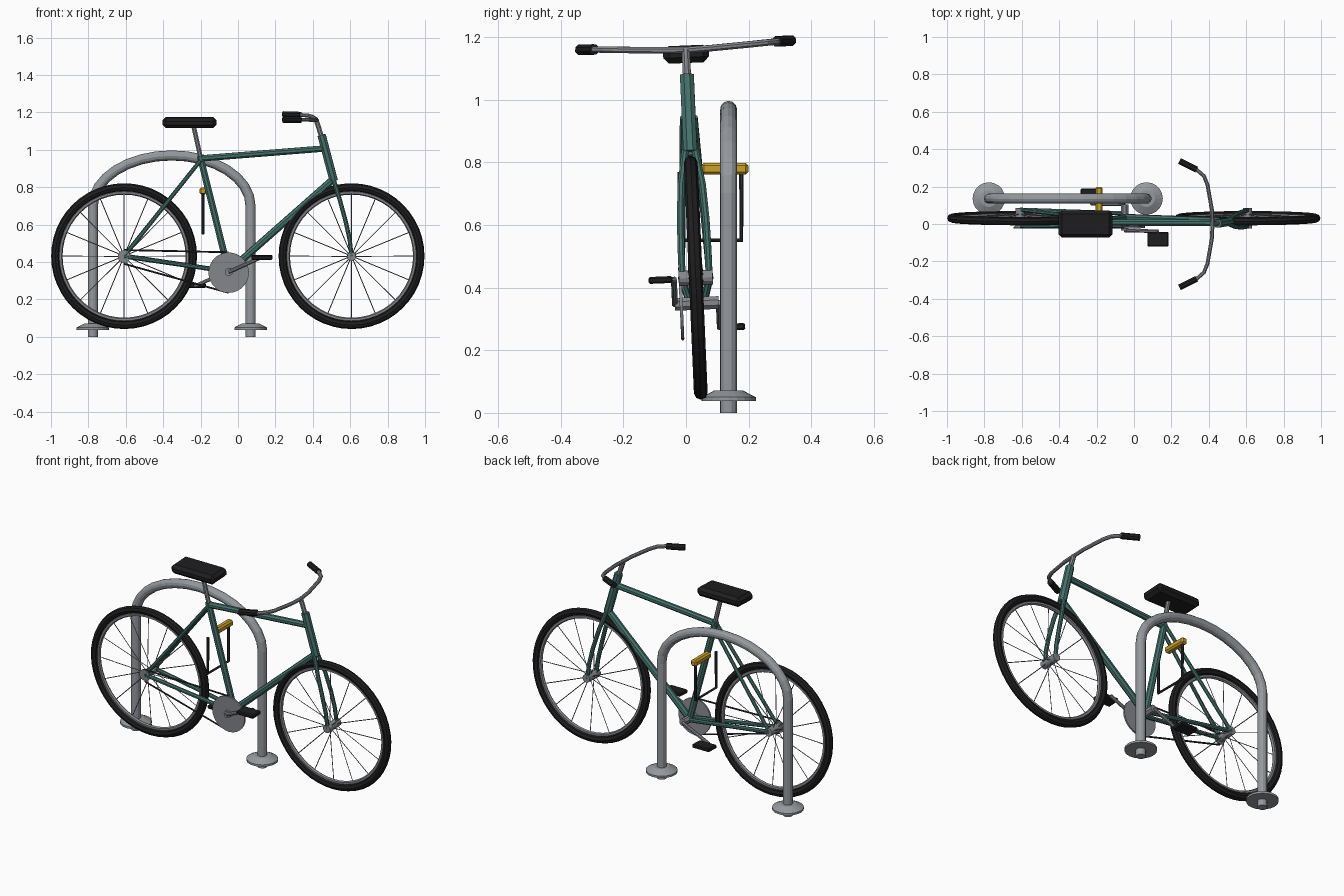
import bpy, bmesh, math
from mathutils import Vector, Matrix

if "Cube" in bpy.data.objects:
    bpy.data.objects.remove(bpy.data.objects["Cube"])


def material(name, rgb):
    m = bpy.data.materials.new(name)
    m.diffuse_color = (*rgb, 1)
    m.use_nodes = True
    m.node_tree.nodes["Principled BSDF"].inputs["Base Color"].default_value = m.diffuse_color
    return m


GREEN = material("green paint", (0.06, 0.17, 0.15))
BLACK = material("black rubber", (0.013, 0.013, 0.014))
DARK = material("dark steel", (0.03, 0.03, 0.035))
STEEL = material("steel", (0.24, 0.25, 0.27))
RACKGREY = material("rack grey", (0.30, 0.32, 0.34))
YELLOW = material("lock yellow", (0.60, 0.36, 0.02))

# the bicycle leans slightly to the front side
LEAN = Matrix.Translation((0, 0.05, 0)) @ Matrix.Rotation(math.radians(2.5), 4, 'X')
FIXED = Matrix.Identity(4)


def finish(name, bm, mat, M):
    bm.transform(M)
    bmesh.ops.recalc_face_normals(bm, faces=bm.faces)
    me = bpy.data.meshes.new(name)
    bm.to_mesh(me)
    bm.free()
    ob = bpy.data.objects.new(name, me)
    bpy.context.collection.objects.link(ob)
    me.materials.append(mat)
    return ob


def tubes(name, paths, r, mat, M=LEAN, sides=8):
    """Sweep an n-sided section along each path."""
    bm = bmesh.new()
    for path in paths:
        pts = [Vector(p) for p in path]
        rings = []
        axis = (pts[-1] - pts[0]).normalized()
        ref = None
        for i, p in enumerate(pts):
            t0 = (p - pts[i - 1]).normalized() if i else None
            t1 = (pts[i + 1] - p).normalized() if i < len(pts) - 1 else None
            t = ((t0 or t1) + (t1 or t0)).normalized()
            if ref is None:
                ref = t.orthogonal()
            ref = (ref - t * ref.dot(t)).normalized()
            side = t.cross(ref)
            ring = []
            for k in range(sides):
                a = 2 * math.pi * (k + 0.5) / sides
                ring.append(bm.verts.new(p + r * (math.cos(a) * ref + math.sin(a) * side)))
            rings.append(ring)
        for a, b in zip(rings, rings[1:]):
            for k in range(sides):
                j = (k + 1) % sides
                bm.faces.new((a[k], a[j], b[j], b[k]))
        bm.faces.new(rings[0])
        bm.faces.new(rings[-1])
    return finish(name, bm, mat, M)


def box(name, c, size, mat, bevel, M=LEAN, tilt=0):
    bm = bmesh.new()
    bmesh.ops.create_cube(bm, size=1)
    bmesh.ops.scale(bm, vec=size, verts=bm.verts)
    bmesh.ops.bevel(bm, geom=bm.edges[:], offset=bevel, segments=1, affect='EDGES')
    place = Matrix.Translation(c) @ Matrix.Rotation(tilt, 4, 'Y')
    return finish(name, bm, mat, M @ place)


def lathe(name, profile, c, mat, M, axis='Y', steps=48, closed=False):
    """Spin (radius, height) points about the y or z axis."""
    bm = bmesh.new()
    pts = profile + profile[:1] if closed else profile
    vs = [bm.verts.new((r, 0, h)) for r, h in pts]
    es = [bm.edges.new(e) for e in zip(vs, vs[1:])]
    bmesh.ops.spin(bm, geom=vs + es, cent=(0, 0, 0), axis=(0, 0, 1),
                   angle=2 * math.pi, steps=steps, use_duplicate=False)
    bmesh.ops.remove_doubles(bm, verts=bm.verts, dist=1e-5)
    R = Matrix.Rotation(math.pi / 2, 4, 'X') if axis == 'Y' else FIXED
    return finish(name, bm, mat, M @ Matrix.Translation(c) @ R)


def circle(R, r, n):
    return [(R + r * math.cos(2 * math.pi * k / n), r * math.sin(2 * math.pi * k / n)) for k in range(n)]


def pair(path):
    return [[(x, s * y, z) for x, y, z in path] for s in (1, -1)]


# wheels
REAR, FRONT, HUBZ = -0.609, 0.607, 0.432
for label, x in (("rear", REAR), ("front", FRONT)):
    c = (x, 0, HUBZ)
    lathe(label + "_tire", circle(0.368, 0.022, 8), c, BLACK, LEAN, closed=True)
    lathe(label + "_rim", circle(0.340, 0.011, 6), c, STEEL, LEAN, closed=True)
    tubes(label + "_hub", [[(x, -0.054, HUBZ), (x, 0.054, HUBZ)]], 0.024, STEEL, sides=12)
    spokes = []
    for k in range(16):
        a = 2 * math.pi * k / 16
        d = Vector((math.cos(a), 0, math.sin(a)))
        y = 0.022 if k % 2 else -0.022
        spokes.append([Vector((x, y, HUBZ)) + d * 0.018, Vector(c) + d * 0.336])
    tubes(label + "_spokes", spokes, 0.0025, STEEL, sides=4)

# frame
SEAT, BB = (-0.20, 0, 0.955), (-0.05, 0, 0.35)
tubes("seat_tube", [[(-0.203, 0, 0.968), BB]], 0.019, GREEN)
tubes("top_tube", [[SEAT, (0.462, 0, 1.008)]], 0.018, GREEN)
tubes("down_tube", [[(0.505, 0, 0.84), BB]], 0.020, GREEN)
tubes("head_tube", [[(0.447, 0, 1.08), (0.512, 0, 0.835)]], 0.024, GREEN)
tubes("seat_stays", pair([(-0.20, 0.018, 0.945), (REAR, 0.045, HUBZ)]), 0.011, GREEN)
tubes("chain_stays", pair([(-0.05, 0.022, 0.35), (REAR, 0.045, HUBZ)]), 0.012, GREEN)
tubes("fork", pair([(0.512, 0.016, 0.84), (0.545, 0.034, 0.73), (0.575, 0.041, 0.62),
                    (0.597, 0.043, 0.52), (FRONT, 0.043, HUBZ)]), 0.012, GREEN)
tubes("bottom_bracket", [[(-0.05, -0.07, 0.35), (-0.05, 0.07, 0.35)]], 0.022, STEEL)

# seat
tubes("seat_post", [[(-0.198, 0, 0.95), (-0.238, 0, 1.13)]], 0.013, STEEL)
box("seat", (-0.26, 0, 1.147), (0.288, 0.146, 0.056), BLACK, 0.018)

# handlebar, stem and grips
tubes("stem", [[(0.45, 0, 1.06), (0.418, 0, 1.162)]], 0.014, STEEL)
half = [(0.416, 0.08, 1.163), (0.393, 0.21, 1.170), (0.374, 0.258, 1.173),
        (0.335, 0.292, 1.175), (0.25, 0.335, 1.176)]
tubes("handlebar", [[(x, -y, z) for x, y, z in reversed(half)] + [(0.42, 0, 1.16)] + half], 0.011, STEEL)
tubes("grips", pair([(0.335, 0.292, 1.175), (0.243, 0.338, 1.176)]), 0.018, BLACK)

# drivetrain
lathe("chainring", [(0, -0.005), (0.108, -0.005), (0.108, 0.005), (0, 0.005)], (-0.05, -0.05, 0.346),
      STEEL, LEAN, steps=28)
lathe("sprocket", [(0, -0.004), (0.034, -0.004), (0.034, 0.004), (0, 0.004)], (REAR, -0.05, HUBZ),
      STEEL, LEAN, steps=16)
tubes("chain", [[(REAR, -0.05, 0.467), (-0.05, -0.05, 0.455)],
                [(REAR, -0.05, 0.393), (-0.05, -0.05, 0.238)]], 0.005, DARK, sides=6)
for label, s in (("front", 1), ("back", -1)):
    ex, ez = -0.05 + s * 0.178, 0.35 + s * 0.08
    tubes(label + "_crank", [[(-0.05, -s * 0.07, 0.35), (ex, -s * 0.07, ez)]], 0.010, STEEL)
    tubes(label + "_pedal_axle", [[(ex, -s * 0.065, ez), (ex, -s * 0.12, ez)]], 0.007, STEEL)
    box(label + "_pedal", (ex, -s * 0.113, ez), (0.114, 0.076, 0.022), BLACK, 0.005)

# lock
box("lock_bar", (-0.187, 0.124, 0.78), (0.038, 0.15, 0.038), YELLOW, 0.009, FIXED)
tubes("lock_shackle", [[(-0.187, 0.177, 0.775), (-0.187, 0.177, 0.552),
                        (-0.187, -0.02, 0.552), (-0.187, -0.02, 0.77)]], 0.008, DARK, FIXED)

# bike rack hoop and feet
L, Rt, RY = -0.776, 0.067, 0.136
mid, rx = (L + Rt) / 2, (Rt - L) / 2
arch = [(mid - rx * math.cos(math.pi * k / 16), RY, 0.70 + 0.27 * math.sin(math.pi * k / 16))
        for k in range(17)]
tubes("rack_hoop", [[(L, RY, 0)] + arch + [(Rt, RY, 0)]], 0.027, RACKGREY, FIXED, sides=12)
for label, x in (("left", L), ("right", Rt)):
    lathe(label + "_rack_foot", [(0, 0.038), (0.087, 0.038), (0.087, 0.05), (0.045, 0.072), (0, 0.072)],
          (x, RY, 0), RACKGREY, FIXED, axis='Z', steps=20)
